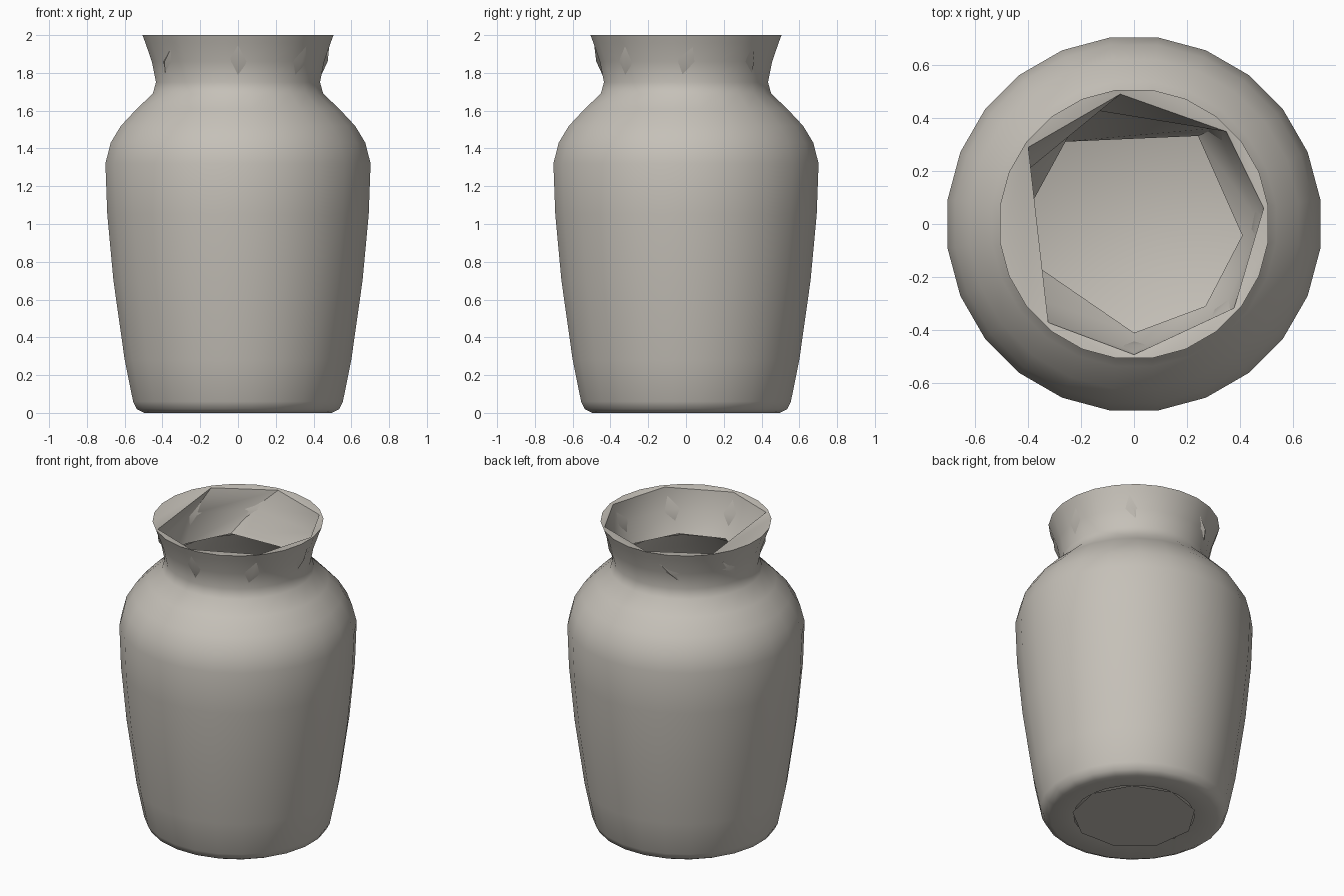
import bpy, bmesh
from math import cos, sin, radians

cube = bpy.data.objects.get("Cube")
if cube:
    bpy.data.objects.remove(cube, do_unlink=True)

clay = bpy.data.materials.new("warm grey clay")
clay.use_nodes = True
clay.diffuse_color = (0.56, 0.53, 0.48, 1)
clay.node_tree.nodes["Principled BSDF"].inputs["Base Color"].default_value = (0.56, 0.53, 0.48, 1)


def ring(bm, angles, radius, z):
    return [bm.verts.new((radius * cos(radians(a)), radius * sin(radians(a)), z)) for a in angles]


def skin(bm, rings):
    for low, high in zip(rings, rings[1:]):
        n = len(low)
        for i in range(n):
            j = (i + 1) % n
            bm.faces.new((low[i], low[j], high[j], high[i]))


def finish(bm, name, angle):
    mesh = bpy.data.meshes.new(name)
    bm.to_mesh(mesh)
    bm.free()
    mesh.materials.append(clay)
    obj = bpy.data.objects.new(name, mesh)
    bpy.context.collection.objects.link(obj)
    bpy.ops.object.select_all(action='DESELECT')
    obj.select_set(True)
    bpy.context.view_layer.objects.active = obj
    bpy.ops.object.shade_smooth_by_angle(angle=radians(angle))


# Outer wall: turned profile from the foot up to the flared rim
SIDES = 24
round_angles = [360 * (i + 0.5) / SIDES for i in range(SIDES)]
profile = [(0.36, 0.012), (0.50, 0.0), (0.54, 0.02), (0.56, 0.06), (0.605, 0.28), (0.665, 0.70),
           (0.698, 1.05), (0.708, 1.32), (0.68, 1.43), (0.625, 1.52), (0.54, 1.61),
           (0.455, 1.69), (0.438, 1.75), (0.46, 1.86), (0.495, 1.96), (0.51, 2.0)]
bm = bmesh.new()
outer = [ring(bm, round_angles, r, z) for r, z in profile]
skin(bm, outer)

# Coarse faceted lining, its corners turning between the rim and the throat
rim = [7, 45, 96, 144, 229, 270, 320]
throat = [-6, 54, 131, 175, 201, 270, 311]
middle = [(a + b) / 2 for a, b in zip(rim, throat)]
lip = ring(bm, rim, 0.492, 1.995)
edges = [bm.edges.get((r[i - 1], r[i])) or bm.edges.new((r[i - 1], r[i]))
         for r in (outer[-1], lip) for i in range(len(r))]
bmesh.ops.bridge_loops(bm, edges=edges)
neck = [lip, ring(bm, middle, 0.475, 1.86), ring(bm, throat, 0.41, 1.72)]
skin(bm, neck)
bmesh.ops.recalc_face_normals(bm, faces=bm.faces)
finish(bm, "vase_wall", 50)

# Hollow body lining and floor
bm = bmesh.new()
even = [360 * i / 14 for i in range(14)]
cavity = [ring(bm, even, r, z) for r, z in
          [(0.42, 1.71), (0.51, 1.59), (0.63, 1.44), (0.67, 1.30), (0.65, 0.95),
           (0.58, 0.35), (0.53, 0.10), (0.44, 0.04)]]
skin(bm, cavity)
bm.faces.new(cavity[-1])
finish(bm, "body_lining", 50)

# Faceted panel under the foot
bm = bmesh.new()
panel = ring(bm, [360 * i / 9 + 8 for i in range(9)], 0.37, 0.005)
bm.faces.new(reversed(panel))
finish(bm, "foot_panel", 30)
